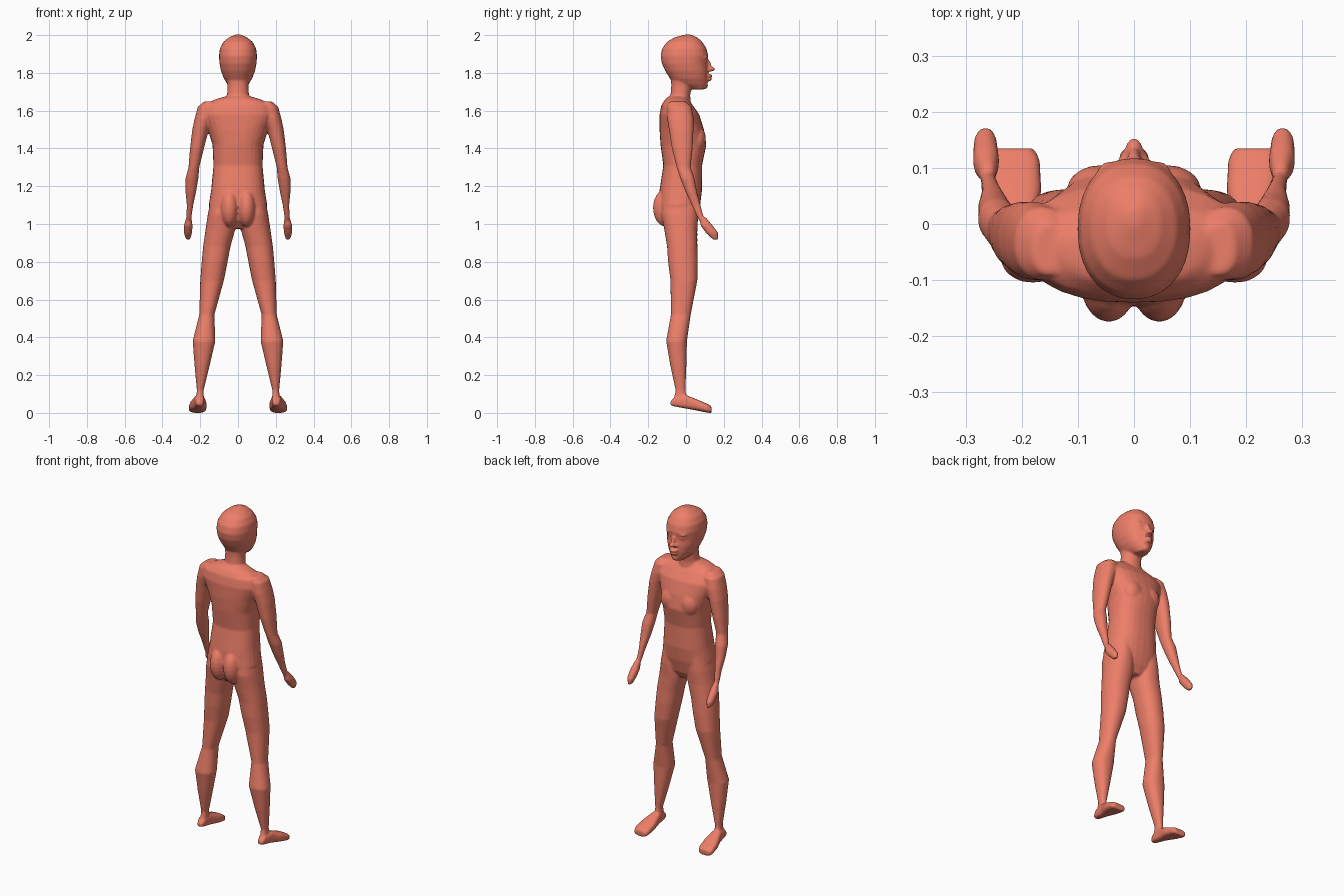
import bpy, bmesh, math
from mathutils import Matrix

bm = bmesh.new()


def loft(rows, axis="z", power=2.2, side=1, n=28):
    """Closed skin through rounded sections: (position, x min, x max, other min, other max)."""
    rings = []
    for t, x0, x1, a0, a1 in rows:
        ring = []
        for i in range(n):
            ang = 2 * math.pi * i / n
            c, s = math.cos(ang), math.sin(ang)
            u = math.copysign(abs(c) ** (2 / power), c)
            v = math.copysign(abs(s) ** (2 / power), s)
            x = side * ((x0 + x1) / 2 + u * (x1 - x0) / 2)
            a = (a0 + a1) / 2 + v * (a1 - a0) / 2
            ring.append(bm.verts.new((x, a, t) if axis == "z" else (x, t, a)))
        rings.append(ring)
    faces = [bm.faces.new((r[i], r[(i + 1) % n], q[(i + 1) % n], q[i]))
             for r, q in zip(rings, rings[1:]) for i in range(n)]
    faces += [bm.faces.new(rings[0]), bm.faces.new(rings[-1])]
    bmesh.ops.recalc_face_normals(bm, faces=faces)


def blob(center, radii, tilt=0):
    m = (Matrix.Translation(center) @ Matrix.Rotation(tilt, 4, "X")
         @ Matrix.Diagonal((*radii, 1)))
    bmesh.ops.create_uvsphere(bm, u_segments=20, v_segments=12, radius=1, matrix=m)


def centred(rows):
    return [(z, -r, r, y0, y1) for z, r, y0, y1 in rows]


# Torso
loft(centred([
    (0.975, .06, -.09, .03), (1.02, .14, -.13, .055), (1.10, .155, -.145, .075),
    (1.18, .142, -.14, .085), (1.31, .13, -.12, .085), (1.42, .135, -.135, .108),
    (1.50, .16, -.14, .095), (1.58, .195, -.14, .07), (1.63, .18, -.13, .035),
    (1.66, .12, -.11, .01), (1.68, .05, -.085, .01)]), power=2.4)

# Neck
loft(centred([(1.60, .07, -.10, .03), (1.68, .058, -.082, .022),
              (1.73, .055, -.078, .03), (1.80, .06, -.08, .04)]))

# Head
loft(centred([
    (1.713, .03, .035, .10), (1.74, .056, -.06, .114), (1.77, .075, -.085, .116),
    (1.81, .09, -.11, .117), (1.85, .098, -.128, .112), (1.89, .101, -.135, .118),
    (1.93, .096, -.126, .108), (1.965, .077, -.10, .085), (1.988, .048, -.06, .06),
    (2.003, .012, -.005, .025)]))

# Face: nose bridge, nose tip, lips, chin
blob((0, .117, 1.842), (.011, .018, .034), math.radians(20))
blob((0, .130, 1.820), (.016, .024, .013))
blob((0, .118, 1.785), (.028, .023, .009))
blob((0, .116, 1.765), (.025, .022, .009))
blob((0, .095, 1.732), (.026, .022, .018))

for s in (-1, 1):
    # Nostril, eye and brow
    blob((s * .014, .120, 1.815), (.011, .014, .010))
    blob((s * .038, .096, 1.858), (.020, .013, .009))
    blob((s * .038, .096, 1.880), (.028, .017, .008))
    # Chest muscle and buttock
    blob((s * .06, .06, 1.45), (.06, .045, .07))
    blob((s * .045, -.105, 1.085), (.05, .07, .10))
    # Leg
    loft([(1.15, .03, .14, -.12, .06), (1.05, .015, .16, -.13, .065),
          (.97, .015, .172, -.115, .06), (.88, .04, .185, -.10, .06),
          (.80, .055, .192, -.095, .062), (.70, .075, .20, -.082, .06),
          (.52, .125, .205, -.08, .025), (.38, .12, .24, -.105, .005),
          (.25, .15, .23, -.083, .002), (.12, .182, .218, -.055, -.003),
          (.05, .18, .222, -.07, .01)], side=s)
    # Foot, heel to toe
    loft([(-.082, .188, .217, .04, .06), (-.06, .18, .225, .034, .085),
          (0, .175, .235, .023, .095), (.06, .165, .256, .012, .07),
          (.115, .168, .262, .001, .047), (.135, .178, .252, -.001, .034)],
         axis="y", power=3, side=s)
    # Arm
    loft([(1.648, .12, .18, -.09, 0), (1.62, .11, .213, -.10, .03),
          (1.56, .13, .229, -.10, .04), (1.50, .155, .242, -.09, .04),
          (1.40, .18, .254, -.075, .035), (1.30, .205, .262, -.05, .025),
          (1.24, .21, .278, -.03, .045), (1.17, .222, .278, -.002, .058),
          (1.10, .237, .271, .03, .077), (1.04, .246, .273, .058, .093),
          (1.00, .25, .272, .08, .115)], side=s)
    # Hand
    loft([(1.035, .247, .274, .07, .105), (.99, .24, .287, .078, .143),
          (.95, .244, .286, .108, .172), (.918, .253, .275, .142, .170)], side=s)

mesh = bpy.data.meshes.new("body")
bm.to_mesh(mesh)
bm.free()
body = bpy.data.objects.new("body", mesh)
bpy.context.collection.objects.link(body)

# Fuse the parts into one smooth skin
fuse = body.modifiers.new("fuse", "REMESH")
fuse.mode = "VOXEL"
fuse.voxel_size = 0.006
fuse.use_smooth_shade = True
soft = body.modifiers.new("soften", "SMOOTH")
soft.factor = 0.5
soft.iterations = 4

skin = bpy.data.materials.new("skin")
skin.diffuse_color = (0.85, 0.21, 0.14, 1)
mesh.materials.append(skin)
